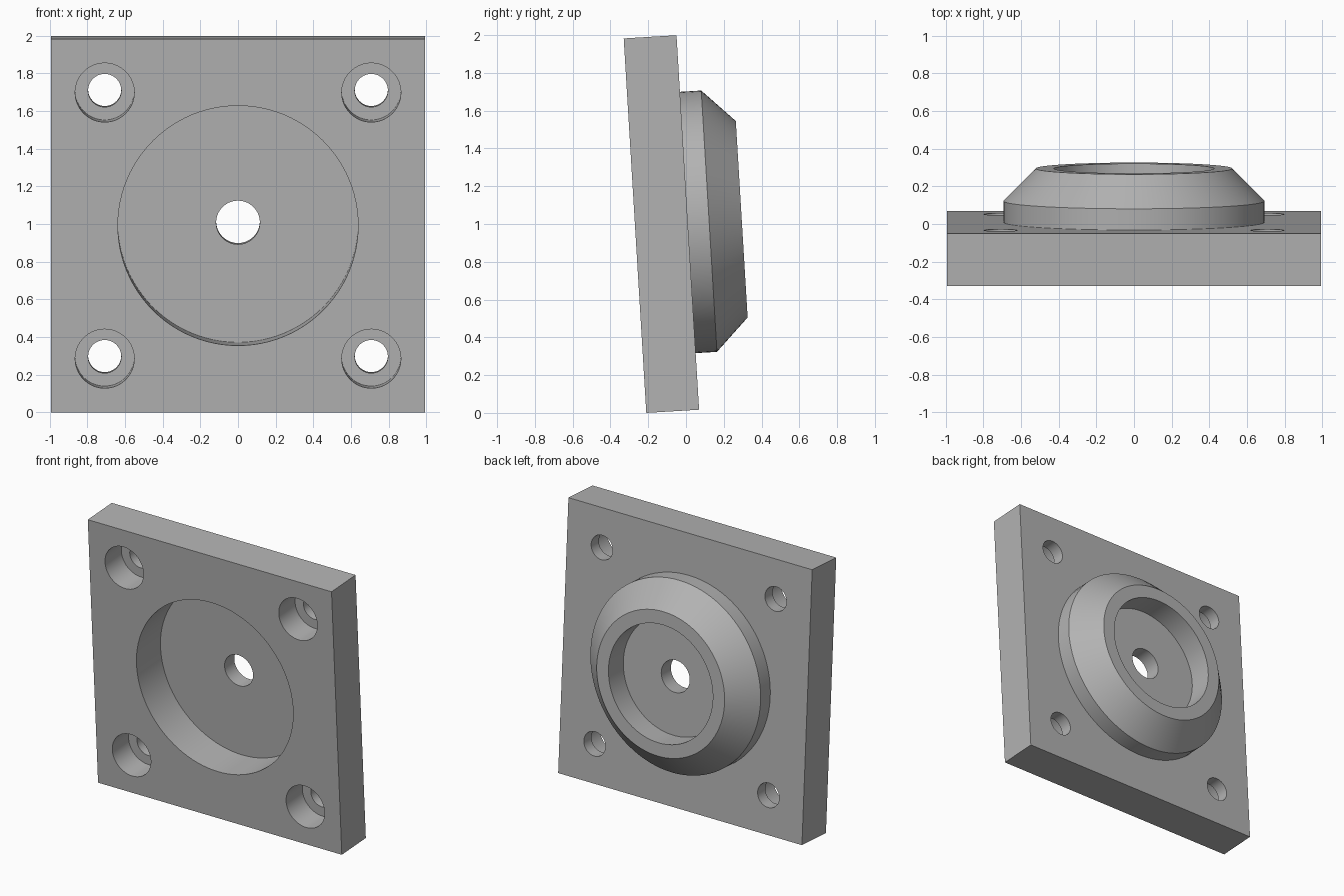
import bpy, bmesh, math
from mathutils import Matrix

old = bpy.data.objects.get("Cube")
if old:
    bpy.data.objects.remove(old)

# Main sizes: depth runs along local z, from the plate's front face
SIDE, THICK = 1.986, 0.28
SHOULDER, LIP = 0.393, 0.566
HOLE_OFFSET = 0.708
TILT = math.radians(3.45)
OVER = 0.05

grey = bpy.data.materials.new("plain_grey")
grey.use_nodes = True
colour = (0.45, 0.45, 0.45, 1)
grey.diffuse_color = colour
grey.node_tree.nodes["Principled BSDF"].inputs["Base Color"].default_value = colour


def add_object(name, bm):
    bmesh.ops.recalc_face_normals(bm, faces=bm.faces)
    mesh = bpy.data.meshes.new(name)
    bm.to_mesh(mesh)
    bm.free()
    mesh.materials.append(grey)
    obj = bpy.data.objects.new(name, mesh)
    bpy.context.collection.objects.link(obj)
    return obj


def turned(name, profile, x=0, y=0, sides=96):
    """Solid of revolution from (radius, depth) points, capped at both ends."""
    bm = bmesh.new()
    rings = []
    for r, z in profile:
        angles = [math.tau * i / sides for i in range(sides)]
        rings.append([bm.verts.new((x + r * math.cos(a), y + r * math.sin(a), z))
                      for a in angles])
    for low, high in zip(rings, rings[1:]):
        for i in range(sides):
            j = (i + 1) % sides
            bm.faces.new((low[i], low[j], high[j], high[i]))
    bm.faces.new(rings[0])
    bm.faces.new(rings[-1])
    return add_object(name, bm)


def combine(target, tool, operation):
    """Apply a boolean and discard the tool object."""
    mod = target.modifiers.new("boolean", 'BOOLEAN')
    mod.operation, mod.object, mod.solver = operation, tool, 'EXACT'
    graph = bpy.context.evaluated_depsgraph_get()
    graph.update()
    result = bpy.data.meshes.new_from_object(target.evaluated_get(graph))
    target.modifiers.clear()
    target.data = result
    bpy.data.objects.remove(tool)


# Square plate
bm = bmesh.new()
bmesh.ops.create_cube(bm, size=1)
bmesh.ops.scale(bm, vec=(SIDE, SIDE, THICK), verts=bm.verts)
bmesh.ops.translate(bm, vec=(0, 0, THICK / 2), verts=bm.verts)
plate = add_object("flanged_plate", bm)

# Round boss with a chamfered rim on the back
boss = turned("boss", [(0.693, THICK / 2), (0.693, SHOULDER), (0.521, LIP)])
combine(plate, boss, 'UNION')

# Front pocket, back recess and central bore
cuts = [("front_pocket", 0.638, -OVER, THICK),
        ("back_recess", 0.425, SHOULDER, LIP + OVER),
        ("centre_bore", 0.116, THICK - OVER, SHOULDER + OVER)]
for name, radius, start, end in cuts:
    combine(plate, turned(name, [(radius, start), (radius, end)]), 'DIFFERENCE')

# Four counterbored bolt holes
for sx in (-1, 1):
    for sy in (-1, 1):
        steps = [(0.157, -OVER), (0.157, 0.19), (0.088, 0.19), (0.088, THICK + OVER)]
        hole = turned("bolt_hole", steps, sx * HOLE_OFFSET, sy * HOLE_OFFSET, 64)
        combine(plate, hole, 'DIFFERENCE')

# Smooth round walls, crisp edges
plate.data.shade_smooth()
plate.data.set_sharp_from_angle(angle=math.radians(30))

# Stand the plate up, leaning slightly forward
s, c = math.sin(TILT), math.cos(TILT)
plate.matrix_world = Matrix(((-1, 0, 0, 0),
                             (0, -s, c, -0.27),
                             (0, c, s, SIDE / 2 * c),
                             (0, 0, 0, 1)))
